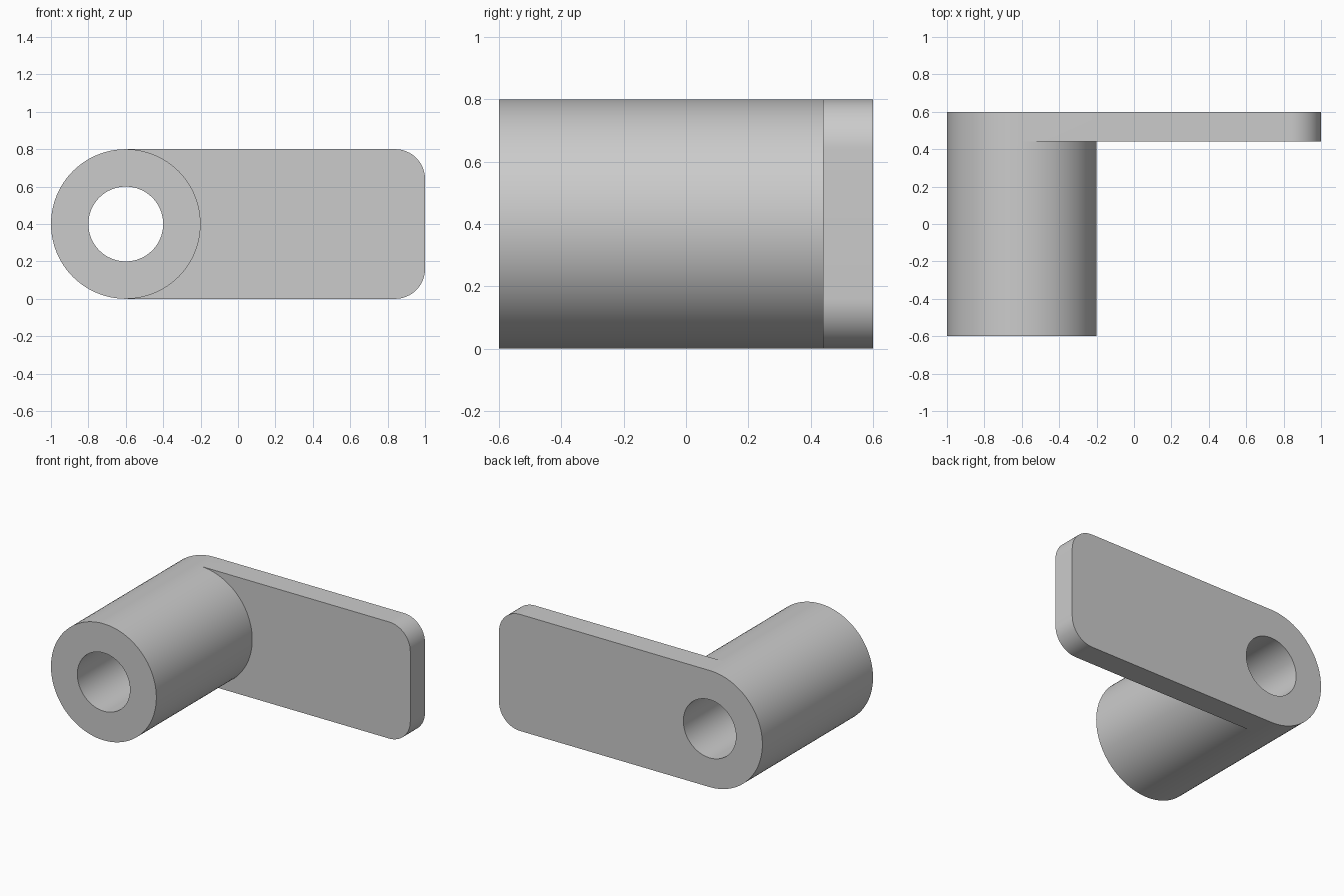
import bpy
import bmesh
from math import cos, sin, pi, radians

cube = bpy.data.objects.get("Cube")
if cube:
    bpy.data.objects.remove(cube, do_unlink=True)

# Main dimensions
HUB_X, HUB_Z = -0.6, 0.4
HUB_R, BORE_R = 0.4, 0.2
FRONT, SHOULDER, BACK = -0.6, 0.44, 0.6
ARM_END, CORNER_R = 1.0, 0.16


def arc(cx, cz, r, start, end, steps):
    """Points along an arc in the XZ plane, angles in degrees."""
    angles = [radians(start + (end - start) * i / steps) for i in range(steps + 1)]
    return [(cx + r * cos(a), cz + r * sin(a)) for a in angles]


def wall(bm, loop, y0, y1):
    """Sweep a closed outline from y0 to y1."""
    rows = [[bm.verts.new((x, y, z)) for x, z in loop] for y in (y0, y1)]
    for i in range(len(loop)):
        j = (i + 1) % len(loop)
        bm.faces.new((rows[0][i], rows[0][j], rows[1][j], rows[1][i]))


def cap(bm, loops, y):
    """Fill flat outlines, leaving inner outlines open."""
    edges = []
    for loop in loops:
        verts = [bm.verts.new((x, y, z)) for x, z in loop]
        edges += [bm.edges.new((v, verts[i - 1])) for i, v in enumerate(verts)]
    bmesh.ops.triangle_fill(bm, edges=edges, use_beauty=True, normal=(0, 1, 0))


# Outlines
left_half = arc(HUB_X, HUB_Z, HUB_R, 90, 270, 48)
right_half = arc(HUB_X, HUB_Z, HUB_R, 270, 450, 48)
rim = left_half + right_half[1:-1]
bore = arc(HUB_X, HUB_Z, BORE_R, 0, 360, 64)[:-1]
corner_x = ARM_END - CORNER_R
arm_end = (arc(corner_x, CORNER_R, CORNER_R, -90, 0, 16)
           + arc(corner_x, 2 * HUB_R - CORNER_R, CORNER_R, 0, 90, 16))

bm = bmesh.new()
# Hollow hub
wall(bm, rim, FRONT, SHOULDER)
wall(bm, bore, FRONT, BACK)
cap(bm, [rim, bore], FRONT)
# Flat arm, with its front face meeting the hub
wall(bm, left_half + arm_end, SHOULDER, BACK)
cap(bm, [left_half + arm_end, bore], BACK)
cap(bm, [arm_end + right_half[::-1]], SHOULDER)
bmesh.ops.remove_doubles(bm, verts=bm.verts, dist=0.0001)
bmesh.ops.recalc_face_normals(bm, faces=bm.faces)

mesh = bpy.data.meshes.new("arm_with_hub")
bm.to_mesh(mesh)
bm.free()
part = bpy.data.objects.new("arm_with_hub", mesh)
bpy.context.collection.objects.link(part)

# Plain grey
grey = bpy.data.materials.new("plain_grey")
grey.use_nodes = True
colour = (0.6, 0.6, 0.6, 1)
grey.diffuse_color = colour
grey.node_tree.nodes["Principled BSDF"].inputs["Base Color"].default_value = colour
mesh.materials.append(grey)

# Smooth the curved sides, keep rims crisp
bpy.ops.object.select_all(action="DESELECT")
part.select_set(True)
bpy.context.view_layer.objects.active = part
bpy.ops.object.shade_smooth_by_angle(angle=radians(30))
